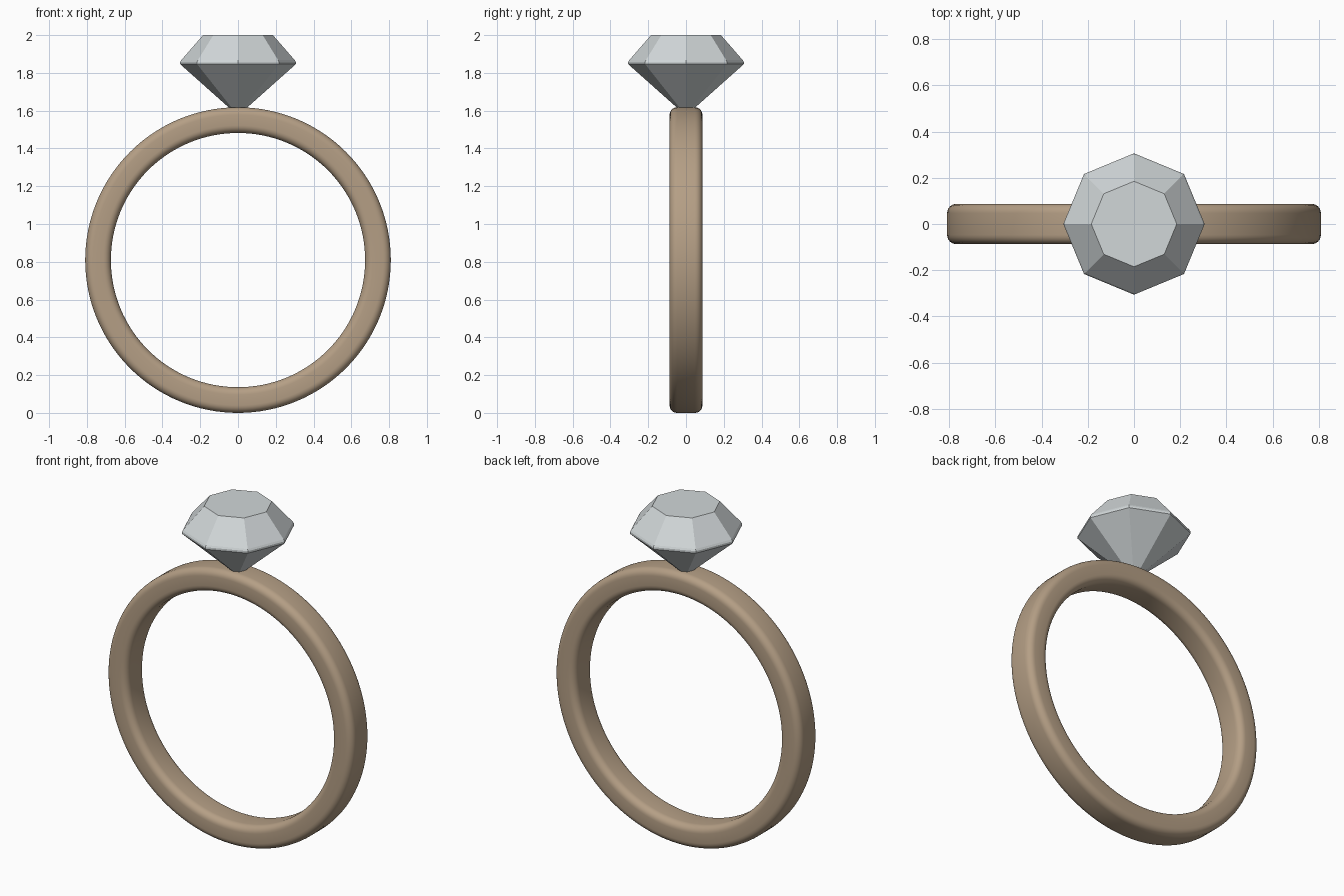
import bpy, bmesh
from math import sin, cos, pi, radians
from mathutils import Vector

cube = bpy.data.objects.get("Cube")
if cube:
    bpy.data.objects.remove(cube, do_unlink=True)


def make_material(name, rgb):
    mat = bpy.data.materials.new(name)
    mat.use_nodes = True
    mat.diffuse_color = (*rgb, 1)
    mat.node_tree.nodes["Principled BSDF"].inputs["Base Color"].default_value = (*rgb, 1)
    return mat


def spin_profile(name, points, center, axis, steps, mat):
    """Turn a profile fully around an axis and make it a closed object."""
    bm = bmesh.new()
    verts = [bm.verts.new(p) for p in points]
    edges = [bm.edges.new(pair) for pair in zip(verts, verts[1:])]
    if axis == "Y":
        edges.append(bm.edges.new((verts[-1], verts[0])))
    bmesh.ops.spin(bm, geom=verts + edges, cent=center, angle=2 * pi, steps=steps,
                   axis=Vector((0, 1, 0)) if axis == "Y" else Vector((0, 0, 1)))
    bmesh.ops.remove_doubles(bm, verts=bm.verts, dist=0.0005)
    bmesh.ops.holes_fill(bm, edges=[e for e in bm.edges if e.is_boundary], sides=0)
    bmesh.ops.recalc_face_normals(bm, faces=bm.faces)
    mesh = bpy.data.meshes.new(name)
    bm.to_mesh(mesh)
    bm.free()
    mesh.materials.append(mat)
    obj = bpy.data.objects.new(name, mesh)
    bpy.context.collection.objects.link(obj)
    return obj


gold = make_material("soft gold", (0.46, 0.345, 0.235))
crystal = make_material("pale crystal", (0.64, 0.68, 0.69))

# Band: rounded rectangle swept around the finger axis
INNER, OUTER, HALF_WIDTH, ROUND = 0.673, 0.809, 0.087, 0.04
mid, half = (INNER + OUTER) / 2, (OUTER - INNER) / 2
section = []
for i, (sx, sy) in enumerate([(1, 1), (-1, 1), (-1, -1), (1, -1)]):
    for k in range(7):
        a = (i + k / 6) * pi / 2
        section.append((mid + sx * (half - ROUND) + ROUND * cos(a),
                        sy * (HALF_WIDTH - ROUND) + ROUND * sin(a), OUTER))
band = spin_profile("ring_band", section, (0, 0, OUTER), "Y", 128, gold)
bpy.ops.object.select_all(action="DESELECT")
band.select_set(True)
bpy.context.view_layer.objects.active = band
bpy.ops.object.shade_smooth_by_angle(angle=radians(40))

# Gem: eight-sided table, crown, thin girdle and pavilion
gem_profile = [(0.185, 0, 2.0), (0.3, 0, 1.868), (0.306, 0, 1.858),
               (0.306, 0, 1.846), (0.03, 0, 1.6)]
spin_profile("gemstone", gem_profile, (0, 0, 0), "Z", 8, crystal)
